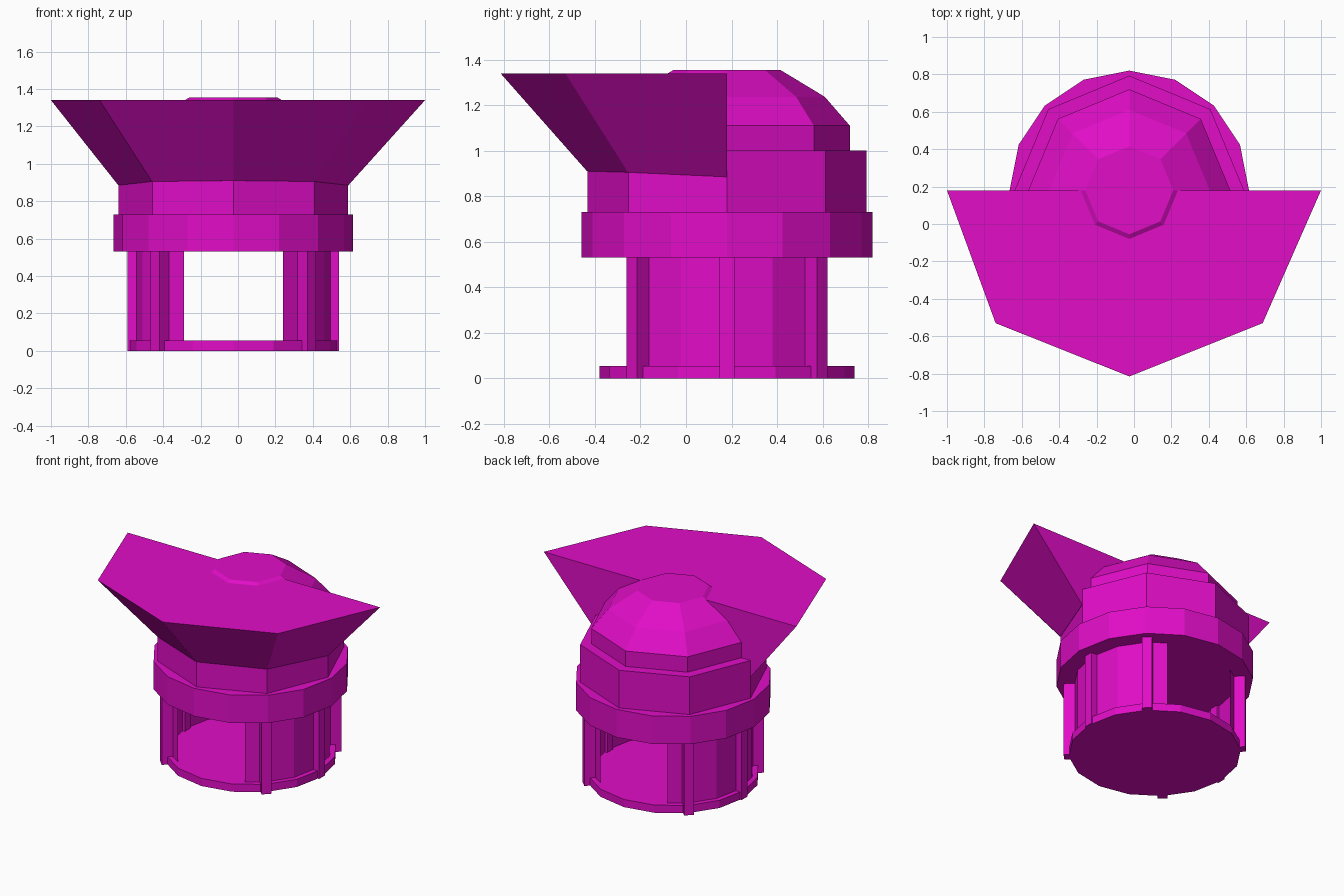
import bpy, bmesh
from math import sin, cos, pi, radians
from mathutils import Matrix, Vector

cube = bpy.data.objects.get("Cube")
if cube:
    bpy.data.objects.remove(cube, do_unlink=True)

CX, CY = -0.025, 0.18   # shared axis of all the round parts

magenta = bpy.data.materials.new("magenta")
magenta.use_nodes = True
colour = (0.75, 0.004, 0.57, 1)
magenta.diffuse_color = colour
magenta.node_tree.nodes["Principled BSDF"].inputs["Base Color"].default_value = colour


def finish(name, bm, fix_normals=True):
    if fix_normals:
        bmesh.ops.recalc_face_normals(bm, faces=bm.faces)
    mesh = bpy.data.meshes.new(name)
    bm.to_mesh(mesh)
    bm.free()
    mesh.materials.append(magenta)
    obj = bpy.data.objects.new(name, mesh)
    bpy.context.collection.objects.link(obj)
    return obj


def lathe(name, sides, profile):
    """Closed solid from (radius, height) rings, with a corner on each axis."""
    bm = bmesh.new()
    rings = []
    for r, z in profile:
        angles = [2 * pi * i / sides for i in range(sides)]
        rings.append([bm.verts.new((CX + r * cos(a), CY + r * sin(a), z)) for a in angles])
    for low, high in zip(rings, rings[1:]):
        for i in range(sides):
            j = (i + 1) % sides
            bm.faces.new((low[i], low[j], high[j], high[i]))
    bm.faces.new(rings[0][::-1])
    bm.faces.new(rings[-1])
    return finish(name, bm)


# Round body: floor, collar, drum and dome
lathe("base_disc", 16, [(0.56, 0), (0.56, 0.055)])
lathe("collar_ring", 16, [(0.64, 0.53), (0.64, 0.73)])
lathe("upper_drum", 8, [(0.613, 0.73), (0.613, 1.0)])
lathe("dome", 8, [(0.54, 1.0), (0.54, 1.11), (0.43, 1.237), (0.235, 1.355)])


# Thin curved side walls, open at the front and back
def side_wall(name, facing):
    bm = bmesh.new()
    r = 0.525
    points = [(r * cos(radians(d)), r * sin(radians(d))) for d in (-45, -22.5, 0, 22.5, 45)]
    points = [(0.265, -0.442)] + points + [(0.265, 0.442)]
    columns = [[bm.verts.new((CX + facing * x, CY + y, z)) for z in (0.05, 0.535)]
               for x, y in points]
    for a, b in zip(columns, columns[1:]):
        face = [a[0], b[0], b[1], a[1]]
        bm.faces.new(face if facing > 0 else face[::-1])
    finish(name, bm, fix_normals=False)


side_wall("left_wall", 1)
side_wall("right_wall", -1)


# Upright posts against the walls
def post(name, degrees, outer):
    bm = bmesh.new()
    inner = 0.5
    bmesh.ops.create_cube(bm, size=1)
    bmesh.ops.scale(bm, vec=(outer - inner, 0.065, 0.535), verts=bm.verts)
    bmesh.ops.translate(bm, vec=((outer + inner) / 2, 0, 0.2675), verts=bm.verts)
    bmesh.ops.rotate(bm, cent=(0, 0, 0), matrix=Matrix.Rotation(radians(degrees), 3, 'Z'),
                     verts=bm.verts)
    bmesh.ops.translate(bm, vec=(CX, CY, 0), verts=bm.verts)
    finish(name, bm)


for side, base in (("left", 0), ("right", 180)):
    post(side + "_middle_post", base, 0.565)
    for turn in (-45, 45):
        where = "front" if (turn < 0) == (side == "left") else "back"
        post(f"{side}_{where}_post", base + turn, 0.592)

# Flared visor around the front half of the drum
bm = bmesh.new()
rim = [(-1.0, 0.18), (-0.74, -0.53), (CX, -0.815), (0.688, -0.53), (1.0, 0.18)]
heights = [0.885, 0.905, 0.91, 0.905, 0.885]
top = [bm.verts.new((x, y, 1.34)) for x, y in rim]
bottom = [bm.verts.new((CX - 0.615 * cos(i * pi / 4), CY - 0.615 * sin(i * pi / 4), z))
          for i, z in enumerate(heights)]
for i in range(4):
    bm.faces.new((bottom[i], bottom[i + 1], top[i + 1], top[i]))
bm.faces.new(top)
bm.faces.new(bottom[::-1])
bm.faces.new((bottom[4], bottom[0], top[0], top[4]))
finish("visor", bm)
